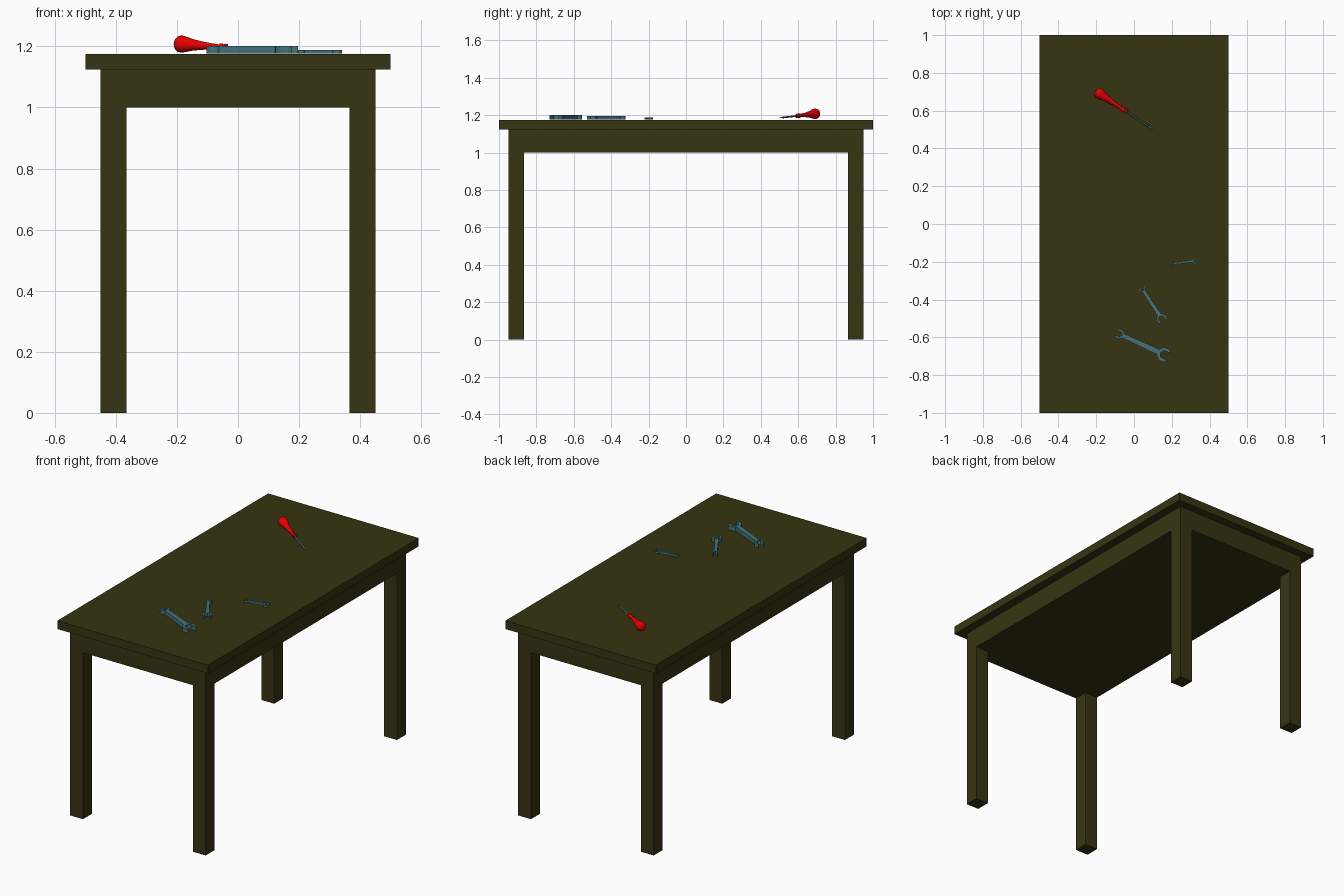
import bpy, bmesh
from math import radians, cos, sin, asin, atan2, pi, degrees
from mathutils import Vector

if "Cube" in bpy.data.objects:
    bpy.data.objects.remove(bpy.data.objects["Cube"])

TOP = 1.175


def material(name, rgb):
    m = bpy.data.materials.new(name)
    m.diffuse_color = (*rgb, 1)
    m.use_nodes = True
    m.node_tree.nodes["Principled BSDF"].inputs["Base Color"].default_value = m.diffuse_color
    return m


wood = material("dark_wood", (0.037, 0.034, 0.006))
steel = material("steel", (0.06, 0.17, 0.2))
red = material("red_plastic", (0.8, 0.0, 0.0))


def finish(name, bm, mat):
    bmesh.ops.recalc_face_normals(bm, faces=bm.faces)
    me = bpy.data.meshes.new(name)
    bm.to_mesh(me)
    bm.free()
    me.materials.append(mat)
    ob = bpy.data.objects.new(name, me)
    bpy.context.collection.objects.link(ob)
    return ob


def extrude(bm, faces, dz):
    geom = bmesh.ops.extrude_face_region(bm, geom=faces)["geom"]
    verts = [g for g in geom if isinstance(g, bmesh.types.BMVert)]
    bmesh.ops.translate(bm, verts=verts, vec=(0, 0, dz))


# Table top
bm = bmesh.new()
bmesh.ops.create_cube(bm, size=1)
bmesh.ops.scale(bm, vec=(1, 2, 0.05), verts=bm.verts)
bmesh.ops.translate(bm, vec=(0, 0, TOP - 0.025), verts=bm.verts)
finish("table_top", bm, wood)

# Solid apron block with the four legs extruded from its corners
bm = bmesh.new()
xs, ys = (-0.45, -0.365, 0.365, 0.45), (-0.95, -0.865, 0.865, 0.95)


def sheet(z):
    rows = [[bm.verts.new((x, y, z)) for x in xs] for y in ys]
    return [[bm.faces.new((rows[j][i], rows[j][i + 1], rows[j + 1][i + 1], rows[j + 1][i]))
             for i in range(3)] for j in range(3)], rows


bottom, rows_b = sheet(1.0)
_, rows_t = sheet(1.124)
loop = ([(0, i) for i in range(3)] + [(j, 3) for j in range(3)]
        + [(3, i) for i in (3, 2, 1)] + [(j, 0) for j in (3, 2, 1)])
for a, b in zip(loop, loop[1:] + loop[:1]):
    bm.faces.new([r[p[0]][p[1]] for r, p in ((rows_b, a), (rows_b, b), (rows_t, b), (rows_t, a))])
corners = [bottom[j][i] for j in (0, 2) for i in (0, 2)]
geom = bmesh.ops.extrude_discrete_faces(bm, faces=corners)["faces"]
for f in geom:
    bmesh.ops.translate(bm, verts=f.verts, vec=(0, 0, -1.0))
finish("apron_and_legs", bm, wood)


# Double open-ended wrenches
def jaw(cx, R, w, flip):
    a = degrees(asin(w / R))
    start, mouth = 180 - a, 40
    out = [start + (mouth - start) * k / 6 for k in range(7)]
    polar = ([(R, -t) for t in out] + [(0.6 * R, t) for t in (-60, -120, 180, 120, 60)]
             + [(R, t) for t in reversed(out)])
    s = -1 if flip else 1
    return [(cx + s * r * cos(radians(t)), s * r * sin(radians(t))) for r, t in polar]


def wrench(name, small, big, height):
    small, big = Vector(small), Vector(big)
    d = big - small
    L = d.length
    k = L / 0.26
    pts = jaw(L, 0.038 * k, 0.015 * k, False) + jaw(0, 0.026 * k, 0.012 * k, True)
    bm = bmesh.new()
    f = bm.faces.new([bm.verts.new((x, y, 0)) for x, y in pts])
    extrude(bm, [f], height)
    ob = finish(name, bm, steel)
    ob.location = (small.x, small.y, TOP + 0.001)
    ob.rotation_euler.z = atan2(d.y, d.x)


wrench("large_wrench", (-0.078, -0.582), (0.16, -0.692), 0.025)
wrench("medium_wrench", (0.043, -0.342), (0.147, -0.502), 0.021)
wrench("small_wrench", (0.206, -0.21), (0.325, -0.194), 0.013)


# Screwdriver: lathed handle and shaft along one axis
butt, tip = Vector((-0.203, 0.703, 1.209)), Vector((0.1, 0.502, 1.186))
turn = (tip - butt).to_track_quat('Z', 'Y')


def lathe(name, profile, mat, seg):
    bm = bmesh.new()
    rings = [[bm.verts.new((r * cos(2 * pi * i / seg), r * sin(2 * pi * i / seg), t))
              for i in range(seg)] for t, r in profile]
    for p, q in zip(rings, rings[1:]):
        for i in range(seg):
            n = (i + 1) % seg
            bm.faces.new((p[i], p[n], q[n], q[i]))
    bm.faces.new(rings[0])
    bm.faces.new(rings[-1])
    ob = finish(name, bm, mat)
    ob.rotation_mode = 'QUATERNION'
    ob.rotation_quaternion = turn
    ob.location = butt
    return ob


handle = lathe("screwdriver_handle",
               [(0, 0.012), (0.005, 0.021), (0.014, 0.027), (0.024, 0.028), (0.04, 0.025),
                (0.065, 0.019), (0.1, 0.014), (0.14, 0.010), (0.168, 0.008), (0.174, 0.012),
                (0.182, 0.012), (0.187, 0.008), (0.192, 0.012), (0.198, 0.012), (0.202, 0.006)],
               red, 20)
shaft = lathe("screwdriver_shaft",
              [(0.195, 0.0045), (0.335, 0.0045), (0.345, 0.005), ((tip - butt).length, 0.004)],
              steel, 12)
# Flatten the blade at the tip
for v in shaft.data.vertices:
    if v.co.z > 0.34:
        v.co.y *= 0.4
for ob in (handle, shaft):
    bpy.context.view_layer.objects.active = ob
    ob.select_set(True)
bpy.ops.object.shade_smooth_by_angle(angle=radians(40))
